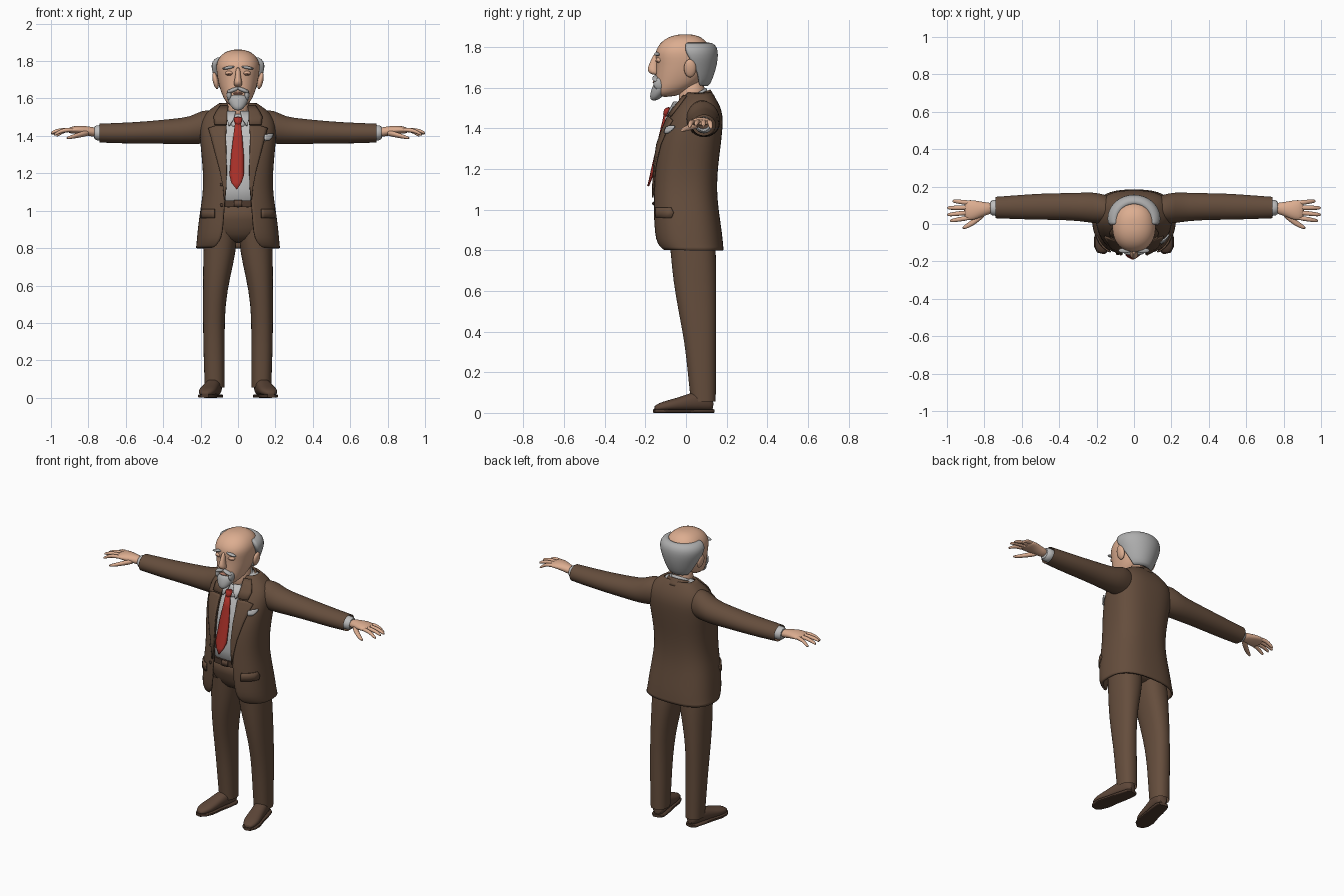
import bpy, bmesh
from math import sin, cos, asin, pi, radians
from mathutils import Matrix, Vector

if "Cube" in bpy.data.objects:
    bpy.data.objects.remove(bpy.data.objects["Cube"])


def material(name, r, g, b):
    m = bpy.data.materials.new(name)
    m.use_nodes = True
    m.diffuse_color = (r, g, b, 1)
    m.node_tree.nodes["Principled BSDF"].inputs["Base Color"].default_value = (r, g, b, 1)
    return m


BROWN = material("brown wool", .13, .075, .046)
DARK = material("dark brown leather", .075, .042, .027)
SHOE = material("shoe brown", .11, .062, .04)
SKIN = material("skin", .72, .42, .28)
LIP = material("lip and eyelid", .45, .2, .14)
GREY = material("grey hair", .42, .42, .42)
WHITE = material("shirt white", .52, .52, .52)
RED = material("red silk", .4, .03, .022)


def finish(name, bm, mat, mirror=False, subsurf=1, thick=0, offset=-1, rounded=False):
    """Turn a bmesh into a smooth shaded object with its modifiers."""
    mesh = bpy.data.meshes.new(name)
    bm.to_mesh(mesh)
    bm.free()
    mesh.materials.append(mat)
    ob = bpy.data.objects.new(name, mesh)
    bpy.context.collection.objects.link(ob)
    for kind in ["SOLIDIFY", "SUBSURF"] if rounded else ["SUBSURF", "SOLIDIFY"]:
        if kind == "SOLIDIFY" and thick:
            mod = ob.modifiers.new("thickness", kind)
            mod.thickness, mod.offset = thick, offset
        elif kind == "SUBSURF" and subsurf:
            mod = ob.modifiers.new("smooth", kind)
            mod.levels = mod.render_levels = subsurf
    if mirror:
        ob.modifiers.new("mirror", "MIRROR").use_mirror_merge = False
    bpy.ops.object.select_all(action="DESELECT")
    ob.select_set(True)
    bpy.context.view_layer.objects.active = ob
    bpy.ops.object.shade_smooth_by_angle(angle=radians(50))


def spow(v, e):
    return abs(v) ** e * (1 if v >= 0 else -1)


def bridge(bm, rows, closed):
    for a, b in zip(rows, rows[1:]):
        n = len(a)
        for j in range(n if closed else n - 1):
            k = (j + 1) % n
            bm.faces.new((a[j], a[k], b[k], b[j]))


def loft(name, rings, mat, axis="z", cap=True, p=2, sides=20, shear=0, turn=None, **kw):
    """Rings of (position, centre 1, centre 2, radius 1, radius 2) along an axis."""
    bm, rows = bmesh.new(), []
    for t, c1, c2, r1, r2 in rings:
        row = []
        for i in range(sides):
            a = 2 * pi * i / sides
            u, v = c1 + r1 * spow(cos(a), 2 / p), c2 + r2 * spow(sin(a), 2 / p)
            co = {"x": (t, u, v), "y": (u, t, v), "z": (u, v, t + shear * (v - .03))}[axis]
            row.append(bm.verts.new(co))
        rows.append(row)
    bridge(bm, rows, True)
    if cap:
        bm.faces.new(rows[0])
        bm.faces.new(rows[-1])
    bmesh.ops.recalc_face_normals(bm, faces=bm.faces)
    if turn:
        bm.transform(turn)
    finish(name, bm, mat, **kw)


def body(rings):
    """Convert (z, half width, front y, back y) to centred loft rings."""
    return [(z, 0, (f + b) / 2, w, (b - f) / 2) for z, w, f, b in rings]


def shell(name, rings, mat, p=2, n=36, shear=0, **kw):
    """Shell open at the front: (z, half width, front y, back y, start angle)."""
    bm, rows = bmesh.new(), []
    for z, w, f, b, start in rings:
        cy, ry, row = (f + b) / 2, (b - f) / 2, []
        for i in range(n + 1):
            a = start + (2 * pi - 2 * start) * i / n
            y = cy - ry * spow(cos(a), 2 / p)
            row.append(bm.verts.new((w * spow(sin(a), 2 / p), y, z + shear * (y - .03))))
        rows.append(row)
    bridge(bm, rows, False)
    finish(name, bm, mat, **kw)


def plate(name, rows, mat, depth, cols=5, thick=.008, **kw):
    """Thin panel of (z, x from, x to) rows laid on a surface y = depth(x, z)."""
    bm, grid = bmesh.new(), []
    for z, x0, x1 in rows:
        xs = [x0 + (x1 - x0) * i / cols for i in range(cols + 1)]
        grid.append([bm.verts.new((x, depth(x, z), z)) for x in xs])
    bridge(bm, grid, False)
    finish(name, bm, mat, subsurf=0, thick=thick, offset=0, **kw)


def blob(name, at, size, mat, tilt=0, **kw):
    bm = bmesh.new()
    m = Matrix.Translation(at) @ Matrix.Rotation(radians(tilt), 4, "Y") @ Matrix.Diagonal((*size, 1))
    bmesh.ops.create_uvsphere(bm, u_segments=16, v_segments=10, radius=1, matrix=m)
    finish(name, bm, mat, subsurf=0, **kw)


# Jacket: z, half width, front, back, half opening
P = 2.6
JACKET = [(.8, .225, -.125, .185, .13), (.83, .222, -.15, .183, .1), (.88, .218, -.158, .178, .084),
          (.97, .207, -.163, .165, .078), (1.04, .196, -.163, .156, .072), (1.12, .186, -.16, .152, .066),
          (1.22, .188, -.155, .158, .064), (1.32, .198, -.14, .172, .066), (1.4, .205, -.112, .18, .068),
          (1.46, .203, -.085, .182, .066), (1.51, .185, -.05, .168, .062), (1.55, .14, -.015, .145, .058),
          (1.575, .1, 0, .125, .055)]
shell("jacket", [(z, w, f, b, asin((o / w) ** (P / 2))) for z, w, f, b, o in JACKET], BROWN, p=P, thick=.012)


def on_jacket(x, z, lift=.006):
    """Front y of the jacket at a given x and z."""
    for a, b in zip(JACKET, JACKET[1:]):
        if a[0] <= z <= b[0]:
            t = (z - a[0]) / (b[0] - a[0])
            w, f, k = (a[i] + (b[i] - a[i]) * t for i in (1, 2, 3))
            s = max(0, 1 - min(1, abs(x) / w) ** P) ** (1 / P)
            return (f + k) / 2 - (k - f) / 2 * s - lift


plate("lapels", [(1.06, .068, .074), (1.13, .062, .08), (1.22, .06, .098), (1.32, .063, .125),
                 (1.4, .064, .146), (1.44, .062, .158), (1.455, .062, .115)], BROWN, on_jacket, mirror=True)
plate("collar_leaves", [(1.46, .06, .125), (1.5, .056, .13), (1.53, .054, .115), (1.56, .052, .095)],
      BROWN, on_jacket, mirror=True)
plate("pocket_flaps", [(.96, .125, .2), (.985, .125, .2), (1.01, .125, .193)], BROWN, on_jacket, mirror=True)
plate("pocket_square", [(1.375, .145, .165), (1.39, .14, .18), (1.405, .142, .187), (1.412, .165, .185)],
      WHITE, lambda x, z: on_jacket(x, z, .012))
for i, z in enumerate((1.14, 1.03)):
    blob("jacket_button_%d" % (i + 1), (-.088, on_jacket(-.088, z), z), (.009, .005, .009), DARK)
shell("jacket_collar", [(1.505, .11, -.065, .145, .8), (1.535, .092, -.05, .13, .8), (1.555, .08, -.04, .12, .85)],
      BROWN, shear=.4, thick=.01)

# Sleeves and cuffs
loft("sleeves", [(.12, .075, 1.45, .07, .085), (.19, .083, 1.45, .085, .093), (.25, .09, 1.428, .08, .074),
                 (.35, .093, 1.424, .073, .068), (.5, .093, 1.418, .071, .059), (.62, .09, 1.415, .065, .056),
                 (.74, .088, 1.415, .058, .051)], BROWN, axis="x", cap=False, mirror=True)
loft("shirt_cuffs", [(.7, .087, 1.416, .046, .043), (.74, .087, 1.416, .044, .042), (.775, .086, 1.417, .041, .04)],
     WHITE, axis="x", mirror=True)

# Hands
loft("palms", [(.75, .085, 1.418, .03, .026), (.8, .081, 1.425, .035, .026), (.84, .075, 1.432, .05, .024),
               (.88, .074, 1.433, .056, .02), (.91, .074, 1.428, .05, .014)], SKIN, axis="x", mirror=True)
fingers = {"index": (.034, .018, .985, 1.405), "middle": (.062, .05, 1, 1.415),
           "ring": (.088, .086, 1, 1.41), "little": (.113, .122, .972, 1.4)}
for label, (y0, y1, tip, z) in fingers.items():
    ym, xm = (y0 + y1) / 2, (.88 + tip) / 2
    loft(label + "_fingers", [(.87, y0, 1.432, .014, .013), (xm, ym, 1.433, .013, .012),
                              (tip - .015, y1, z + .008, .011, .01), (tip, y1, z, .006, .006)],
         SKIN, axis="x", sides=10, mirror=True)
loft("thumbs", [(.79, .065, 1.418, .02, .018), (.84, .025, 1.408, .022, .016), (.885, -.008, 1.395, .017, .012),
                (.92, -.022, 1.388, .007, .006)], SKIN, axis="x", sides=10, mirror=True)

# Shirt and tie
loft("shirt", body([(1, .165, -.125, .12)] + [(z, w - .02, f + .02, b - .02) for z, w, f, b, o in JACKET[5:]]),
     WHITE, p=P, sides=32)
loft("shirt_collar", body([(1.505, .08, -.075, .115), (1.535, .073, -.062, .108), (1.56, .067, -.05, .102)]),
     WHITE, shear=.55, cap=False, thick=.006)
plate("collar_points", [(1.455, .045, .05), (1.49, .022, .058), (1.53, .012, .058)],
      WHITE, lambda x, z: -.098 + (z - 1.47) * .6 + x * .3, mirror=True)


def on_tie(x, z):
    return -.098 - (1.5 - z) * .23 + abs(x + .005) * .2


plate("tie", [(1.115, -.008, -.004), (1.15, -.036, .018), (1.19, -.045, .032), (1.3, -.036, .03),
              (1.4, -.024, .022), (1.47, -.015, .015)], RED, on_tie, cols=4, thick=.009)
loft("tie_knot", [(1.455, 0, -.1, .014, .012), (1.48, 0, -.097, .024, .018), (1.505, 0, -.085, .026, .016)],
     RED, sides=12)

# Trousers and belt
loft("trouser_seat", body([(.825, .07, -.04, .1), (.87, .165, -.088, .14), (.95, .182, -.11, .138),
                           (1.04, .174, -.128, .125)]), BROWN, p=2.4)
loft("belt", body([(1.02, .178, -.134, .128), (1.055, .174, -.134, .126)]), DARK, p=2.4, sides=32, subsurf=0)
plate("belt_buckle", [(1.02, -.022, .022), (1.056, -.022, .022)], SHOE, lambda x, z: -.137)
loft("trouser_legs", [(.055, .125, .085, .053, .062), (.2, .127, .078, .057, .07), (.35, .129, .07, .058, .078),
                      (.5, .128, .056, .06, .094), (.65, .114, .043, .073, .107), (.78, .098, .037, .089, .113),
                      (.9, .092, .025, .088, .112)], BROWN, p=2.3, cap=False, mirror=True)

# Shoes turned outward about the heel
heel = Vector((.125, .09, 0))
TURN = Matrix.Translation(heel) @ Matrix.Rotation(radians(12), 4, "Z") @ Matrix.Translation(-heel)
shoe = [(.135, .04, .024, .026), (.115, .055, .038, .045), (.05, .06, .043, .05), (-.02, .046, .044, .036),
        (-.09, .036, .05, .027), (-.135, .03, .04, .02), (-.163, .022, .018, .011)]
loft("shoes", [(y, .125, z, w, h) for y, z, w, h in shoe], SHOE, axis="y", p=2.3, turn=TURN, mirror=True)
loft("shoe_soles", [(y, .125, .009, w + .003, .009) for y, z, w, h in shoe], DARK, axis="y", p=5,
     turn=TURN, subsurf=0, mirror=True)

# Head
loft("neck", body([(1.48, .064, -.04, .1), (1.56, .06, -.035, .095), (1.65, .06, -.03, .09)]), SKIN)
loft("head", body([(1.553, .03, -.145, -.06), (1.58, .066, -.152, 0), (1.62, .086, -.15, .07),
                   (1.67, .102, -.148, .1), (1.72, .112, -.146, .12), (1.765, .118, -.153, .125),
                   (1.8, .113, -.142, .118), (1.835, .09, -.112, .095), (1.855, .055, -.07, .06),
                   (1.862, .02, -.03, .025)]), SKIN, p=2.2, sides=28)
loft("nose", [(1.77, 0, -.147, .012, .012), (1.72, 0, -.157, .014, .022), (1.69, 0, -.163, .022, .03),
              (1.672, 0, -.157, .024, .026), (1.662, 0, -.15, .014, .012)], SKIN, sides=14)
blob("ears", (.12, .02, 1.695), (.015, .03, .046), SKIN, tilt=12, mirror=True)
blob("eyes", (.045, -.131, 1.735), (.023, .018, .014), SKIN, mirror=True)
blob("eye_lines", (.045, -.139, 1.731), (.018, .012, .004), LIP, tilt=8, mirror=True)
blob("lips", (0, -.15, 1.627), (.026, .014, .007), LIP)

# Grey hair, brows and beard
blob("eyebrows", (.05, -.142, 1.765), (.034, .014, .008), GREY, tilt=10, mirror=True)
blob("moustache", (.026, -.148, 1.645), (.034, .018, .011), GREY, tilt=22, mirror=True)
blob("beard_sides", (.047, -.13, 1.618), (.014, .03, .03), GREY, mirror=True)
loft("goatee", [(1.535, 0, -.158, .016, .014), (1.555, 0, -.147, .038, .032), (1.585, 0, -.128, .055, .045),
                (1.61, 0, -.122, .06, .042), (1.622, 0, -.12, .045, .03)], GREY, sides=18)
hair = [(1.6, .076, -.05, .11, 122), (1.64, .1, -.07, .13, 112), (1.69, .12, -.09, .147, 100),
        (1.74, .139, -.1, .157, 84), (1.78, .145, -.1, .158, 74), (1.812, .13, -.095, .146, 74),
        (1.828, .095, -.08, .11, 80)]
shell("hair", [(*r[:4], radians(r[4])) for r in hair], GREY, n=24, thick=.03, rounded=True)
